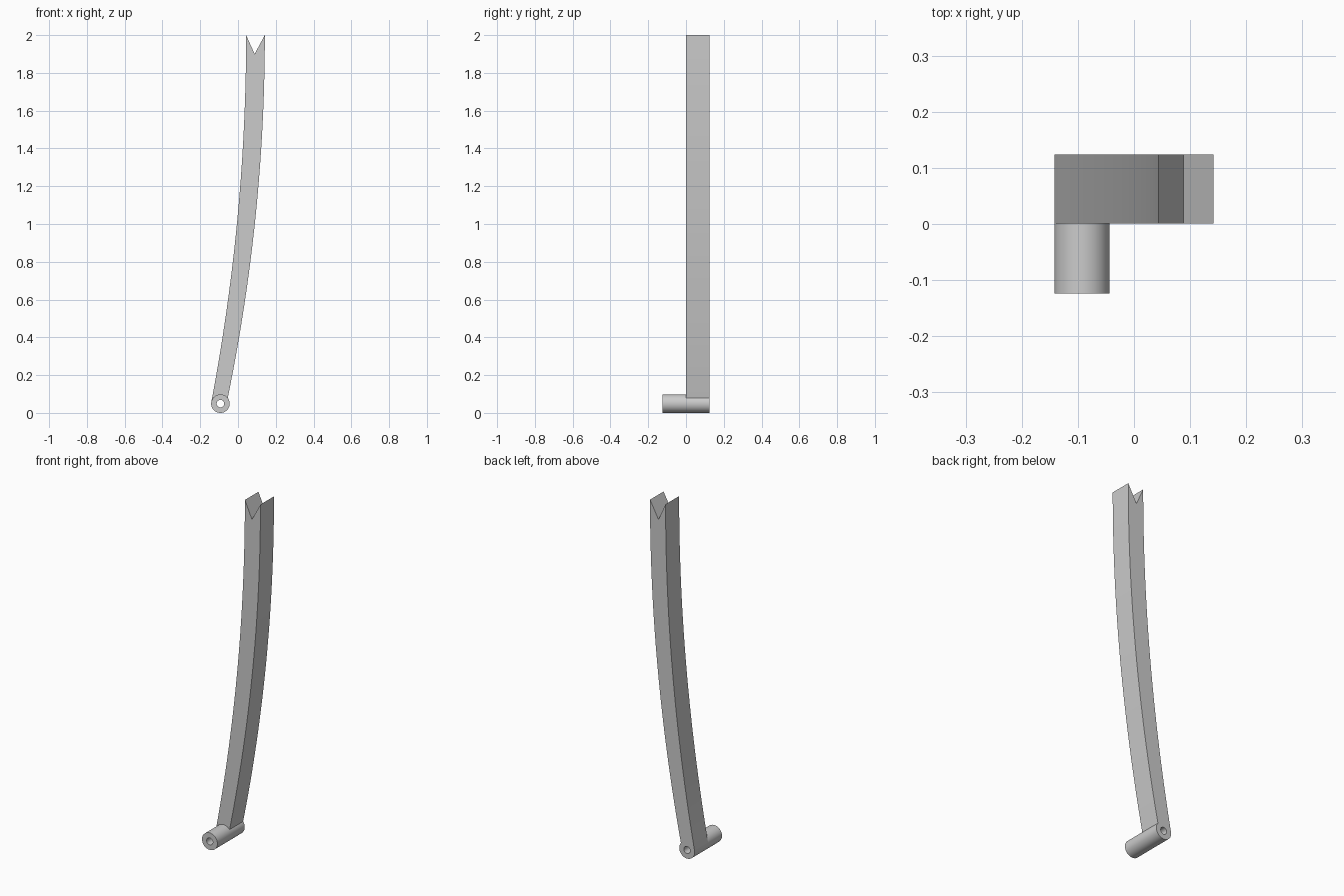
import bpy, bmesh
from math import sin, cos, radians, pi

cube = bpy.data.objects.get("Cube")
if cube:
    bpy.data.objects.remove(cube)

grey = bpy.data.materials.new("plain_grey")
grey.use_nodes = True
colour = (0.6, 0.6, 0.6, 1)
grey.diffuse_color = colour
grey.node_tree.nodes["Principled BSDF"].inputs["Base Color"].default_value = colour

PIVOT_X, PIVOT_Z, RADIUS, HOLE = -0.093, 0.049, 0.049, 0.02
FRONT, SPLIT, BACK = -0.124, 0.001, 0.124


def arc(radius, start, end, steps):
    """Points around the pivot, angles in degrees."""
    angles = [radians(start + (end - start) * i / steps) for i in range(steps + 1)]
    return [(PIVOT_X + radius * cos(a), PIVOT_Z + radius * sin(a)) for a in angles]


def bowed_edge(top_x, end_x, end_z, steps=28):
    """Edge that is upright at the top and bows sideways to its lower end."""
    points = []
    for i in range(steps + 1):
        t = i / steps
        points.append((top_x + (end_x - top_x) * t * t, 2 + (end_z - 2) * t))
    return points


def plate(name, outline, y0, y1):
    """Extrude an outline with the pivot hole along y."""
    curve = bpy.data.curves.new(name, "CURVE")
    curve.dimensions = "2D"
    curve.fill_mode = "BOTH"
    curve.extrude = (y1 - y0) / 2
    for loop in (outline, arc(HOLE, 0, 360, 40)[:-1]):
        spline = curve.splines.new("POLY")
        spline.points.add(len(loop) - 1)
        for point, (x, z) in zip(spline.points, loop):
            point.co = (x, z, 0, 1)
        spline.use_cyclic_u = True
    helper = bpy.data.objects.new(name + "_outline", curve)
    bpy.context.collection.objects.link(helper)
    graph = bpy.context.evaluated_depsgraph_get()
    mesh = bpy.data.meshes.new_from_object(helper.evaluated_get(graph))
    bpy.data.objects.remove(helper)

    # Stand the plate upright and tidy it
    bm = bmesh.new()
    bm.from_mesh(mesh)
    for v in bm.verts:
        x, z, depth = v.co
        v.co = (x, (y0 + y1) / 2 - depth, z)
    bmesh.ops.remove_doubles(bm, verts=bm.verts, dist=0.00005)
    bmesh.ops.recalc_face_normals(bm, faces=bm.faces)
    bm.to_mesh(mesh)
    bm.free()
    mesh.name = name
    mesh.materials.clear()
    mesh.materials.append(grey)

    obj = bpy.data.objects.new(name, mesh)
    bpy.context.collection.objects.link(obj)
    bpy.ops.object.select_all(action="DESELECT")
    obj.select_set(True)
    bpy.context.view_layer.objects.active = obj
    bpy.ops.object.shade_smooth_by_angle(angle=pi / 6)


# Curved arm: notched top, bowed sides, rounded foot
foot = arc(RADIUS, 38, -192, 36)
right_side = bowed_edge(0.142, *foot[0])
left_side = bowed_edge(0.043, *foot[-1])
notch = [(0.088, 1.9)]
plate("curved_arm", right_side[:-1] + foot + left_side[-2::-1] + notch, SPLIT, BACK)

# Hollow pivot sleeve in front of the foot
plate("pivot_sleeve", arc(RADIUS, 0, 360, 56)[:-1], FRONT, SPLIT)
